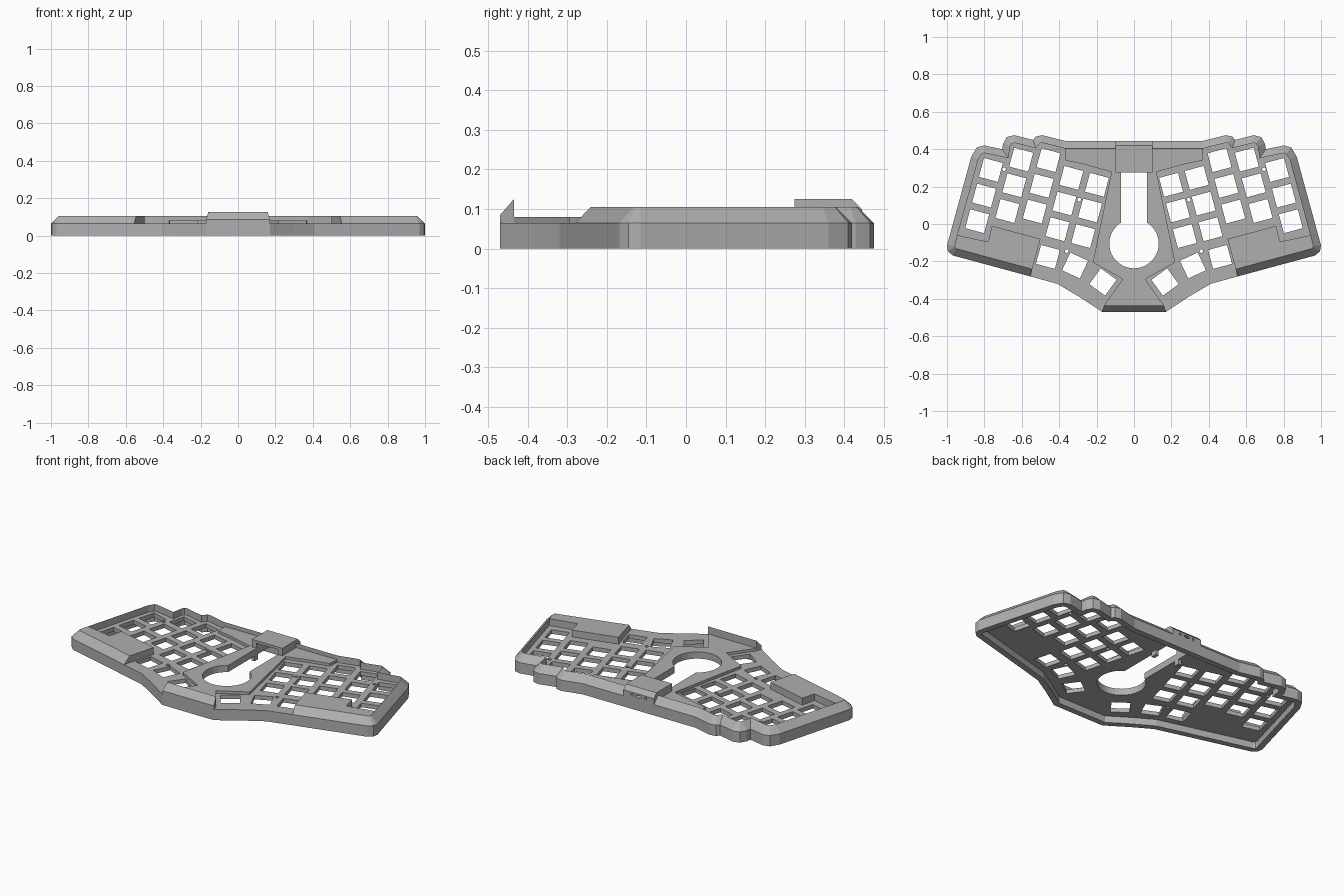
import bpy, bmesh
from math import sin, cos, radians
from mathutils import Vector

cube = bpy.data.objects.get("Cube")
if cube:
    bpy.data.objects.remove(cube, do_unlink=True)

grey = bpy.data.materials.new("case_grey")
grey.use_nodes = True
COLOUR = (0.43, 0.43, 0.43, 1)
grey.diffuse_color = COLOUR
grey.node_tree.nodes["Principled BSDF"].inputs["Base Color"].default_value = COLOUR

PLATE, CENTRE, RIM, TOP = 0.064, 0.08, 0.105, 0.125
WALL, BEVEL = 0.035, 0.04


def mirrored(half):
    return half + [(-x, y) for x, y in reversed(half)]


# Right half of the case outline, front centre to back centre
OUTLINE = mirrored([
    (.17, -.47), (.30, -.385), (.41, -.32), (.555, -.28), (.97, -.168),
    (.995, -.145), (1, -.115), (.87, .36), (.84, .41), (.80, .42),
    (.705, .40), (.70, .43), (.68, .465), (.64, .475), (.54, .45),
    (.525, .468), (.49, .475), (.37, .445)])
COUNT = len(OUTLINE)


def inset(i, d):
    """Outline point i moved inward by distance d with a mitred corner."""
    a, b, c = (Vector(OUTLINE[k % COUNT]) for k in (i - 1, i, i + 1))
    u, v = (b - a).normalized(), (c - b).normalized()
    n = Vector((-u.y - v.y, u.x + v.x))
    p = b + n * (d / (1 + u.dot(v)))
    return p.x, p.y


def finish(name, bm):
    bmesh.ops.recalc_face_normals(bm, faces=bm.faces)
    mesh = bpy.data.meshes.new(name)
    bm.to_mesh(mesh)
    bm.free()
    mesh.materials.append(grey)
    obj = bpy.data.objects.new(name, mesh)
    bpy.context.collection.objects.link(obj)
    return obj


def add_prism(bm, pts, z0, z1):
    face = bm.faces.new([bm.verts.new((x, y, z0)) for x, y in pts])
    new = bmesh.ops.extrude_face_region(bm, geom=[face])["geom"]
    verts = [g for g in new if isinstance(g, bmesh.types.BMVert)]
    bmesh.ops.translate(bm, vec=(0, 0, z1 - z0), verts=verts)


def prism(name, pts, z0, z1):
    bm = bmesh.new()
    add_prism(bm, pts, z0, z1)
    return finish(name, bm)


def sweep(name, ids, section, closed=False):
    """Sweep a section of (inset, height) points along outline points."""
    bm = bmesh.new()
    rings = [[bm.verts.new((*inset(i, d), z)) for d, z in section] for i in ids]
    pairs = list(zip(rings, rings[1:]))
    if closed:
        pairs.append((rings[-1], rings[0]))
    else:
        bm.faces.new(rings[0])
        bm.faces.new(rings[-1])
    n = len(section)
    for r, s in pairs:
        for k in range(n):
            m = (k + 1) % n
            bm.faces.new((r[k], r[m], s[m], s[k]))
    return finish(name, bm)


def cut(obj, cutter):
    mod = obj.modifiers.new("cut", 'BOOLEAN')
    mod.operation = 'DIFFERENCE'
    mod.solver = 'EXACT'
    mod.object = cutter
    bpy.context.view_layer.objects.active = obj
    bpy.ops.object.modifier_apply(modifier=mod.name)


def ngon(x, y, r, sides, turn):
    return [(x + r * cos(radians(turn + 360 * k / sides)),
             y + r * sin(radians(turn + 360 * k / sides))) for k in range(sides)]


# Outer wall, bevelled rim and front lip
sweep("outer_wall", range(COUNT),
      [(0, 0), (0, PLATE), (WALL, PLATE), (WALL, 0)], closed=True)
sweep("bevelled_rim", range(3, COUNT - 3),
      [(0, PLATE), (BEVEL, RIM), (BEVEL, PLATE)])
sweep("front_lip", (COUNT - 1, 0),
      [(0, PLATE), (0, .085), (WALL, TOP), (WALL, PLATE)])

# Key plate and raised centre
plate = prism("key_plate", [inset(i, WALL) for i in range(COUNT)], .04, PLATE)
centre = prism("centre_plate", mirrored([
    inset(0, WALL), (.06, -.295), (.22, -.205), (.12, .278),
    (.27, .32), (.365, .34), (.37, .405)]), PLATE, CENTRE)

# Key openings: staggered columns, thumb keys, screw holes
turn = radians(15)
across = Vector((-cos(turn), -sin(turn))) * .142
up = Vector((-sin(turn), cos(turn)))
holes = []
for col, stagger in enumerate((0, .095, .13, .07, .07)):
    for row in range(3):
        p = Vector((.765, .289)) + across * col + up * (stagger - .142 * row)
        holes.append((p.x, p.y, .074, 4, 60))
holes += [(.46, -.176, .074, 4, 60), (.315, -.222, .074, 4, 70),
          (.166, -.31, .074, 4, 81)]
holes += [(x, y, .01, 12, 0) for x, y in ((.695, .293), (.293, .13), (.36, -.145))]
bm = bmesh.new()
for hole in holes:
    pts = ngon(*hole)
    add_prism(bm, pts, 0, .075)
    add_prism(bm, [(-x, y) for x, y in pts], 0, .075)
key_cutter = finish("key_cutter", bm)

# Round opening with a slot running back
arc = [(.132 * cos(radians(a)), -.105 + .132 * sin(radians(a)))
       for a in [58 - k * 296 / 36 for k in range(37)]]
opening = prism("opening_cutter", [(-.07, .40), (.07, .40)] + arc, -.1, .11)

cut(plate, key_cutter)
cut(plate, opening)
cut(centre, opening)

# Rear connector housing with ports
bm = bmesh.new()
profile = [(.275, PLATE), (.275, TOP), (.42, TOP), (.445, .10), (.445, PLATE)]
face = bm.faces.new([bm.verts.new((-.10, y, z)) for y, z in profile])
new = bmesh.ops.extrude_face_region(bm, geom=[face])["geom"]
bmesh.ops.translate(bm, vec=(.20, 0, 0),
                    verts=[g for g in new if isinstance(g, bmesh.types.BMVert)])
housing = finish("connector_housing", bm)
bm = bmesh.new()
for x, w, sides in ((-.045, .008, 12), (0, .02, 12), (.045, .008, 12)):
    ring = [bm.verts.new((px * w / .008 + x, .38, pz))
            for px, pz in ngon(0, .084, .008, sides, 15)]
    new = bmesh.ops.extrude_face_region(bm, geom=[bm.faces.new(ring)])["geom"]
    bmesh.ops.translate(bm, vec=(0, .1, 0),
                        verts=[g for g in new if isinstance(g, bmesh.types.BMVert)])
ports = finish("port_cutter", bm)
cut(housing, opening)
cut(housing, ports)
rim = bpy.data.objects["bevelled_rim"]
cut(rim, ports)

# Palm rests and slot guides on both sides
palm = [inset(i, BEVEL) for i in range(3, 7)] + [
    (.944, -.06), (.78, -.095), (.76, -.01), (.50, -.08)]
guide = [(.07, .255), (.09, .255), (.09, .29), (.07, .29)]
for side, s in (("left", 1), ("right", -1)):
    prism(side + "_palm_rest", [(s * x, y) for x, y in palm], PLATE, RIM)
    prism(side + "_slot_guide", [(s * x, y) for x, y in guide], .01, .05)

for cutter in (key_cutter, opening, ports):
    bpy.data.objects.remove(cutter, do_unlink=True)
